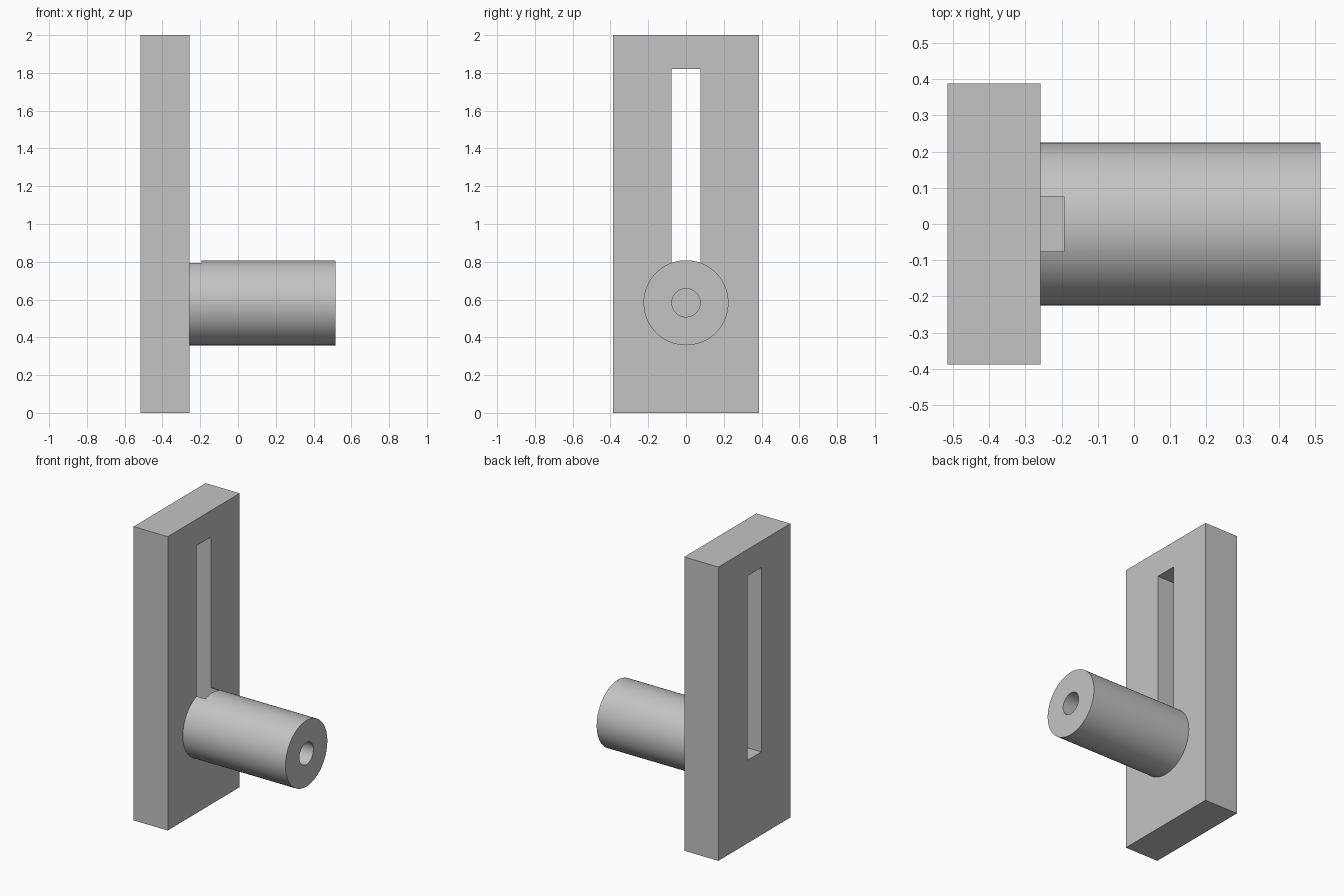
import bpy
import math

cube = bpy.data.objects.get("Cube")
if cube:
    bpy.data.objects.remove(cube, do_unlink=True)

grey = bpy.data.materials.new("plain grey")
grey.use_nodes = True
colour = (0.55, 0.55, 0.55, 1.0)
grey.diffuse_color = colour
grey.node_tree.nodes["Principled BSDF"].inputs["Base Color"].default_value = colour

PLATE_FACE = -0.258   # plate side that carries the shank
END = 0.515           # half the overall length
SHANK_Z = 0.583


def block(name, x, y, z):
    """Box spanning the given (low, high) ranges."""
    bpy.ops.mesh.primitive_cube_add(size=1, location=[sum(r) / 2 for r in (x, y, z)])
    obj = bpy.context.object
    obj.name = name
    obj.scale = [r[1] - r[0] for r in (x, y, z)]
    bpy.ops.object.transform_apply(location=True, rotation=True, scale=True)
    obj.data.materials.append(grey)
    return obj


def rod(name, radius, x, sides):
    """Cylinder along x between two ends."""
    bpy.ops.mesh.primitive_cylinder_add(
        vertices=sides, radius=radius, depth=x[1] - x[0],
        location=((x[0] + x[1]) / 2, 0, SHANK_Z), rotation=(0, math.pi / 2, 0))
    obj = bpy.context.object
    obj.name = name
    bpy.ops.object.transform_apply(location=True, rotation=True, scale=True)
    obj.data.materials.append(grey)
    return obj


def combine(body, other, operation):
    """Apply a boolean and remove the helper solid."""
    mod = body.modifiers.new(operation.lower(), 'BOOLEAN')
    mod.operation = operation
    mod.solver = 'EXACT'
    mod.object = other
    bpy.ops.object.select_all(action='DESELECT')
    bpy.context.view_layer.objects.active = body
    body.select_set(True)
    bpy.ops.object.modifier_apply(modifier=mod.name)
    bpy.data.objects.remove(other, do_unlink=True)


# Upright plate with the round shank joined to it
bracket = block("slotted_plate_with_shank", (-END, PLATE_FACE), (-0.387, 0.387), (0, 2))
combine(bracket, rod("shank", 0.225, (PLATE_FACE - 0.1, END), 96), 'UNION')

# Long slot, running slightly into the root of the shank
combine(bracket, block("slot_cutter", (-0.7, -0.193), (-0.076, 0.076), (0.565, 1.82)), 'DIFFERENCE')

# Blind bore in the free end of the shank
combine(bracket, rod("bore_cutter", 0.075, (0.13, 0.7), 64), 'DIFFERENCE')

bpy.ops.object.shade_smooth_by_angle(angle=math.radians(30))
